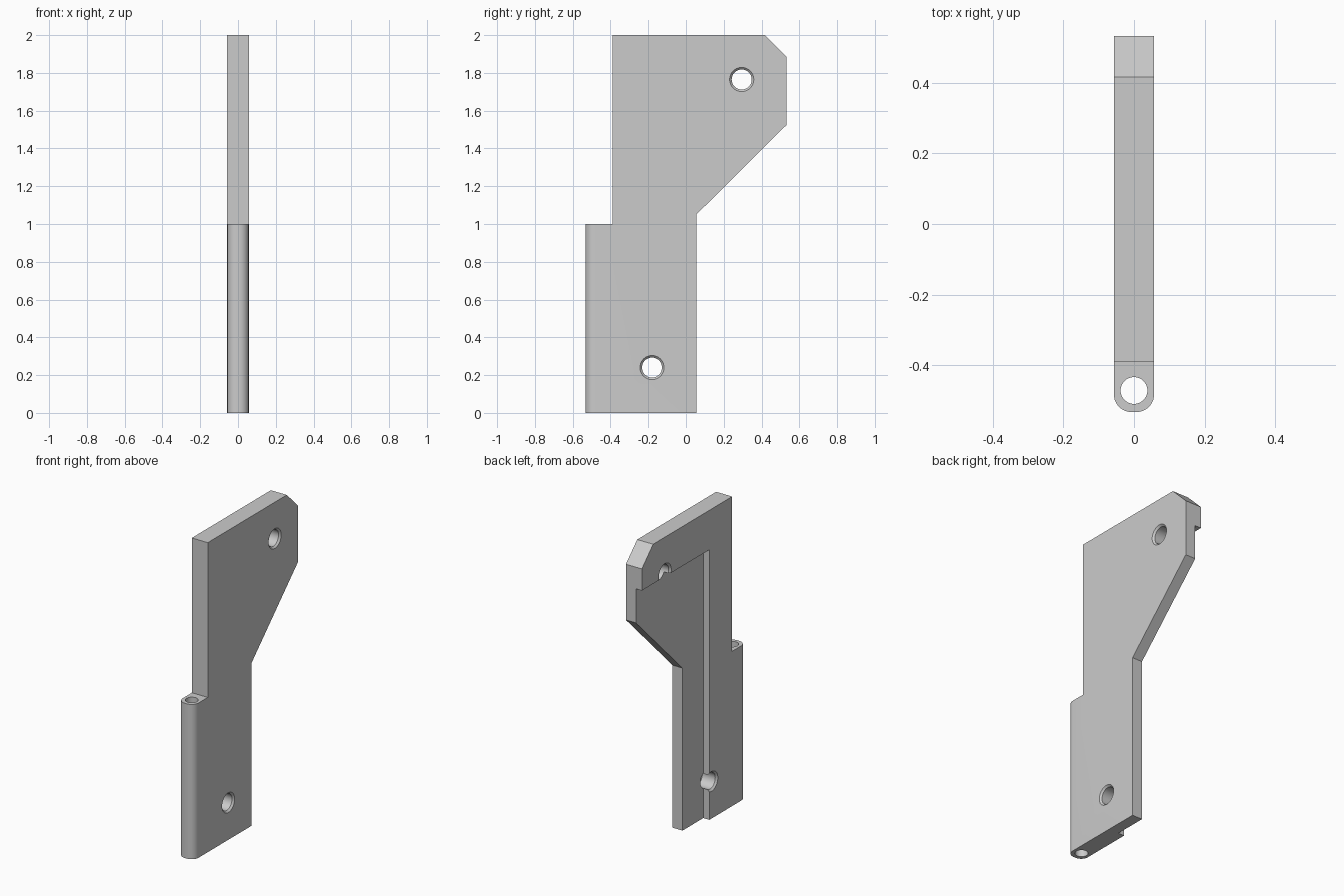
import bpy, bmesh, math
from mathutils import Matrix

old = bpy.data.objects.get("Cube")
if old:
    bpy.data.objects.remove(old, do_unlink=True)

HALF = 0.057          # half the plate thickness
FLOOR = -0.014        # x of the recess floor

grey = bpy.data.materials.new("plain grey")
grey.use_nodes = True
colour = (0.6, 0.6, 0.6, 1)
grey.diffuse_color = colour
grey.node_tree.nodes["Principled BSDF"].inputs["Base Color"].default_value = colour


def make_object(name, bm):
    bmesh.ops.recalc_face_normals(bm, faces=bm.faces)
    mesh = bpy.data.meshes.new(name)
    bm.to_mesh(mesh)
    bm.free()
    mesh.materials.append(grey)
    obj = bpy.data.objects.new(name, mesh)
    bpy.context.collection.objects.link(obj)
    return obj


def slab(profile, x0, x1):
    """Extrude a (y, z) outline along x."""
    bm = bmesh.new()
    face = bm.faces.new([bm.verts.new((x0, y, z)) for y, z in profile])
    ext = bmesh.ops.extrude_face_region(bm, geom=[face])
    verts = [v for v in ext["geom"] if isinstance(v, bmesh.types.BMVert)]
    bmesh.ops.translate(bm, verts=verts, vec=(x1 - x0, 0, 0))
    return bm


def add_lathe(bm, rings, turn, segments=48):
    """Closed solid from (radius, height) rings about z, then placed by turn."""
    loops = []
    for r, h in rings:
        loops.append([bm.verts.new(turn @ Matrix.Rotation(math.tau * i / segments, 4, "Z")
                                   @ Matrix.Translation((r, 0, h)).translation)
                      for i in range(segments)])
    for a, b in zip(loops, loops[1:]):
        for i in range(segments):
            j = (i + 1) % segments
            bm.faces.new((a[i], a[j], b[j], b[i]))
    bm.faces.new(loops[0][::-1])
    bm.faces.new(loops[-1])


def cut(target, cutter):
    mod = target.modifiers.new("cut", "BOOLEAN")
    mod.operation = "DIFFERENCE"
    mod.solver = "EXACT"
    mod.object = cutter
    bpy.context.view_layer.objects.active = target
    bpy.ops.object.modifier_apply(modifier=mod.name)
    bpy.data.objects.remove(cutter, do_unlink=True)


# Plate outline with the hinge barrel rounded along its front edges
outline = [(-0.533, 0), (0.055, 0), (0.055, 1.05), (0.533, 1.525), (0.533, 1.885),
           (0.417, 2), (-0.39, 2), (-0.39, 1), (-0.533, 1)]
bm = slab(outline, -HALF, HALF)
front = [e for e in bm.edges if all(v.co.y < -0.5 for v in e.verts)
         and abs(e.verts[0].co.z - e.verts[1].co.z) > 0.5]
bmesh.ops.bevel(bm, geom=front, offset=0.05, segments=10, profile=0.5, affect="EDGES")
plate = make_object("bracket_plate", bm)

# Shallow recess on the right-hand face
recess = slab([(-0.157, -0.1), (0.7, -0.1), (0.7, 1.745), (-0.157, 1.745)], -0.2, FLOOR)
cut(plate, make_object("recess_cutter", recess))

# Two chamfered cross holes
holes = bmesh.new()
rings = [(0.074, -HALF - 0.01), (0.053, -HALF + 0.011),
         (0.053, HALF - 0.011), (0.074, HALF + 0.01)]
for y, z in ((-0.18, 0.24), (0.295, 1.765)):
    add_lathe(holes, rings, Matrix.Translation((0, y, z)) @ Matrix.Rotation(math.pi / 2, 4, "Y"))
cut(plate, make_object("hole_cutter", holes))

# Vertical pin hole through the hinge barrel
pin = bmesh.new()
add_lathe(pin, [(0.038, -0.1), (0.038, 1.1)], Matrix.Translation((0, -0.472, 0)))
cut(plate, make_object("pin_cutter", pin))

bpy.ops.object.select_all(action="DESELECT")
plate.select_set(True)
bpy.context.view_layer.objects.active = plate
bpy.ops.object.shade_smooth_by_angle(angle=math.radians(30))
